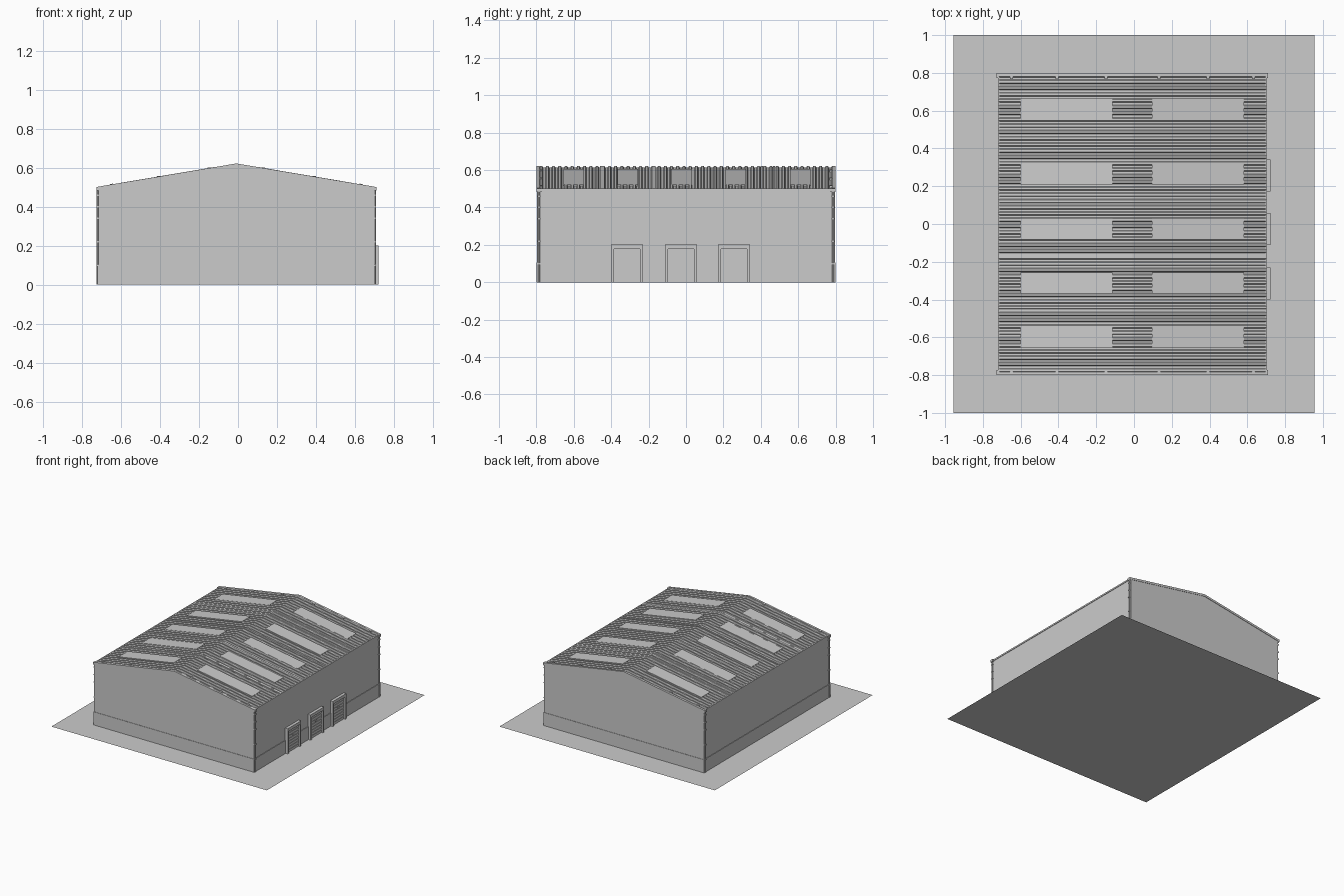
import bpy, bmesh, math

if "Cube" in bpy.data.objects:
    bpy.data.objects.remove(bpy.data.objects["Cube"])

CX, HALF = -0.0085, 0.7075      # ridge x, half building width
HY = 0.797                      # half building length
RIDGE, SLOPE = 0.613, 0.168     # roof underside height at ridge, fall per unit

grey = bpy.data.materials.new("plain grey")
grey.diffuse_color = (0.6, 0.6, 0.6, 1)
grey.use_nodes = True
grey.node_tree.nodes["Principled BSDF"].inputs["Base Color"].default_value = grey.diffuse_color


def finish(name, bm):
    bmesh.ops.recalc_face_normals(bm, faces=bm.faces)
    me = bpy.data.meshes.new(name)
    bm.to_mesh(me)
    bm.free()
    me.materials.append(grey)
    ob = bpy.data.objects.new(name, me)
    bpy.context.collection.objects.link(ob)
    return ob


def add_box(bm, x0, x1, y0, y1, z0, z1, warp=None):
    """Box between limits; warp may remap each corner, e.g. onto the roof."""
    verts = bmesh.ops.create_cube(bm, size=1)["verts"]
    for v in verts:
        p = (x1 if v.co.x > 0 else x0, y1 if v.co.y > 0 else y0, z1 if v.co.z > 0 else z0)
        v.co = warp(*p) if warp else p


def add_rod(bm, x, y, z0, z1, r):
    verts = bmesh.ops.create_cone(bm, cap_ends=True, segments=10, radius1=r,
                                  radius2=r, depth=z1 - z0)["verts"]
    bmesh.ops.translate(bm, verts=verts, vec=(x, y, (z0 + z1) / 2))


def on_roof(side):
    """Map (distance from ridge, y, height over roof) to world space."""
    return lambda d, y, n: (CX + side * d, y, RIDGE - SLOPE * d + n)


# yard
bm = bmesh.new()
bmesh.ops.create_grid(bm, x_segments=1, y_segments=1, size=1)
bmesh.ops.scale(bm, verts=bm.verts, vec=(0.956, 1, 1))
finish("yard", bm)

# gabled walls, extruded from the end profile
bm = bmesh.new()
eave = RIDGE - SLOPE * HALF
profile = [(CX - HALF, 0), (CX + HALF, 0), (CX + HALF, eave), (CX, RIDGE), (CX - HALF, eave)]
face = bm.faces.new([bm.verts.new((x, -HY, z)) for x, z in profile])
ext = bmesh.ops.extrude_face_region(bm, geom=[face])["geom"]
bmesh.ops.translate(bm, verts=[g for g in ext if isinstance(g, bmesh.types.BMVert)],
                    vec=(0, 2 * HY, 0))
finish("walls", bm)

# plinth band
bm = bmesh.new()
add_box(bm, CX - HALF - 0.004, CX + HALF + 0.004, -HY - 0.003, HY + 0.003, 0, 0.105)
finish("plinth", bm)

# corrugated roof sheets
RIBS = 48
pitch = 2 * HY / RIBS
line = []
for i in range(RIBS):
    y = -HY + i * pitch
    line += [(y, 0), (y + pitch * 0.35, 0), (y + pitch * 0.5, 0.007), (y + pitch * 0.85, 0.007)]
line.append((HY, 0))
for side, label in ((-1, "left"), (1, "right")):
    at = on_roof(side)
    bm = bmesh.new()
    rows = [[bm.verts.new(at(d, y, n + 0.001)) for y, n in line] for d in (0, HALF)]
    for j in range(len(line) - 1):
        f = bm.faces.new((rows[0][j], rows[1][j], rows[1][j + 1], rows[0][j + 1]))
        f.normal_update()
    sheet = finish("roof_sheet_" + label, bm)
    if sheet.data.polygons[0].normal.z < 0:
        sheet.data.flip_normals()

# skylights, panel seams, gable trim and roof clips
sky, seams, trim, clips = (bmesh.new() for _ in range(4))
for side in (-1, 1):
    at = on_roof(side)
    for y in (-0.6, -0.312, -0.024, 0.265, 0.61):
        add_box(sky, 0.105, 0.592, y - 0.055, y + 0.055, 0, 0.0095, at)
    for y in (-0.455, -0.17, 0.12, 0.405, 0.47):
        add_box(seams, 0, HALF, y - 0.006, y + 0.006, 0, 0.008, at)
    for e in (-1, 1):
        y = e * HY
        add_box(trim, 0, HALF + 0.002, min(y, y - e * 0.01) - 0.003,
                max(y, y - e * 0.01) + 0.003, -0.008, 0.009, at)
        for d in (0.14, 0.4, 0.64):
            add_box(clips, d - 0.008, d + 0.008, y - e * 0.022 - 0.008,
                    y - e * 0.022 + 0.008, 0, 0.012, at)
finish("skylights", sky)
finish("roof_seams", seams)
finish("gable_trim", trim)
finish("roof_clips", clips)

# eave gutters, downpipes and brackets at the corners
gut, pipes = bmesh.new(), bmesh.new()
for side in (-1, 1):
    wall = CX + side * HALF
    xs = sorted((wall - side * 0.004, wall + side * 0.004))
    add_box(gut, *xs, -HY, HY, eave - 0.006, eave + 0.006)
    for e in (-1, 1):
        y = e * 0.786
        px = wall + side * 0.004
        add_rod(pipes, px, y, 0, eave, 0.005)
        hx = sorted((wall - side * 0.002, wall + side * 0.011))
        add_box(pipes, *hx, y - 0.013, y + 0.013, eave - 0.012, eave + 0.008)
        for z in (0.1, 0.22, 0.34, 0.40, 0.46):
            bx = sorted((wall, wall + side * 0.01))
            add_box(pipes, *bx, y - 0.008, y + 0.008, z - 0.004, z + 0.004)
finish("gutters", gut)
finish("downpipes", pipes)

# loading doors on the right wall: frame with slatted shutter
WX = CX + HALF
frames, slats = bmesh.new(), bmesh.new()
for y in (-0.315, -0.026, 0.257):
    for s in (-1, 1):
        ys = sorted((y + s * 0.085, y + s * 0.07))
        add_box(frames, WX, 0.722, *ys, 0, 0.2)
    add_box(frames, WX, 0.722, y - 0.085, y + 0.085, 0.178, 0.202)
    for i in range(8):
        z = i * 0.0223
        add_box(slats, WX, 0.709, y - 0.07, y + 0.07, z, z + 0.019)
    add_box(slats, WX, 0.706, y - 0.07, y + 0.07, 0, 0.18)
    add_box(slats, 0.708, 0.713, y - 0.012, y + 0.012, 0.12, 0.126)   # handle
finish("door_frames", frames)
finish("door_shutters", slats)
